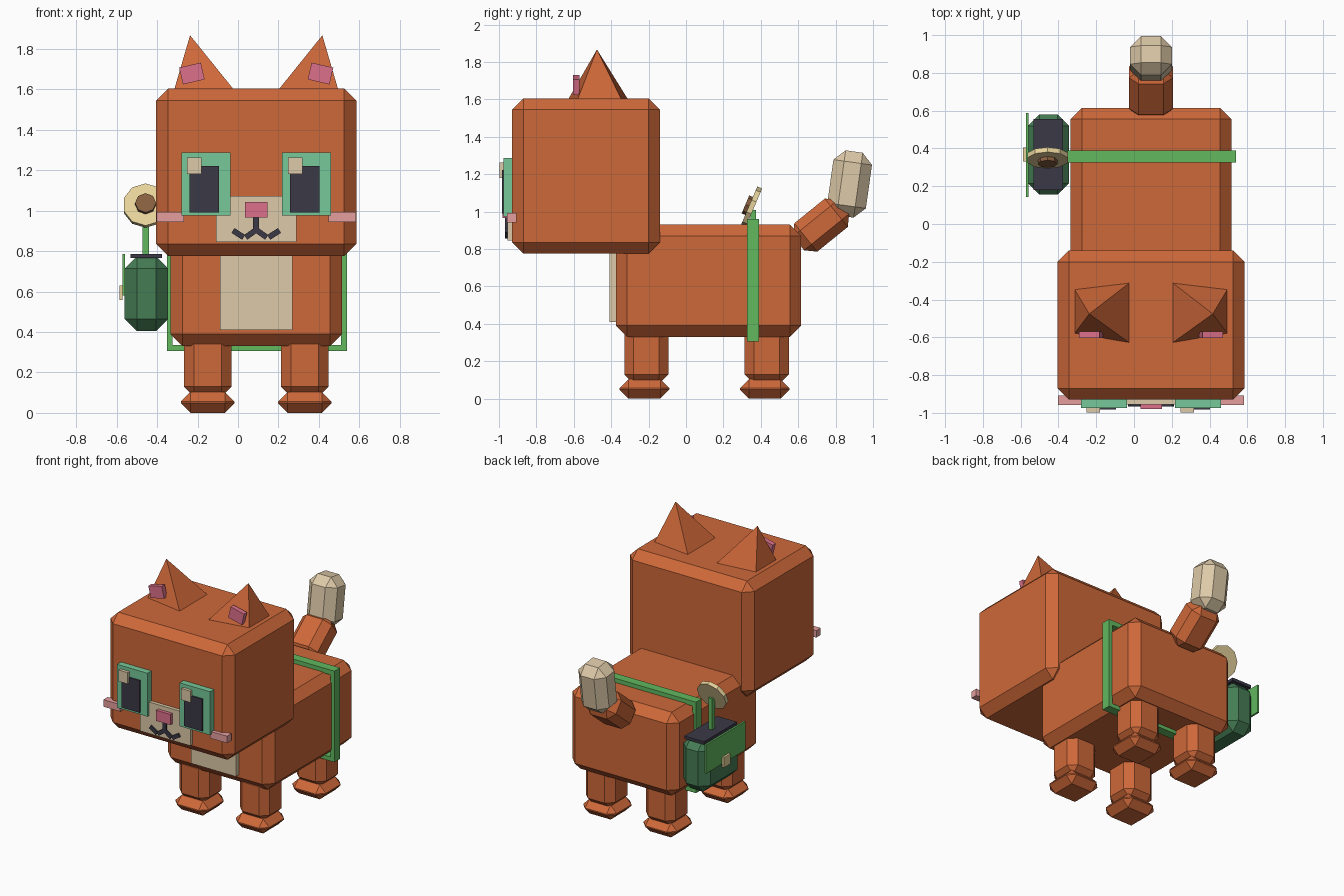
import bpy, bmesh, math
from mathutils import Vector, Matrix

if "Cube" in bpy.data.objects:
    bpy.data.objects.remove(bpy.data.objects["Cube"])

CX = 0.09  # symmetry plane of the cat


def lin(c):
    c /= 255
    return c / 12.92 if c <= 0.04045 else ((c + 0.055) / 1.055) ** 2.4


def material(name, r, g, b):
    m = bpy.data.materials.new(name)
    m.diffuse_color = (lin(r), lin(g), lin(b), 1)
    m.use_nodes = True
    m.node_tree.nodes["Principled BSDF"].inputs["Base Color"].default_value = m.diffuse_color
    return m


ORANGE = material("orange fur", 206, 104, 57)
CREAM = material("cream fur", 222, 202, 168)
MINT = material("mint eye", 118, 200, 152)
GREEN = material("strap green", 98, 184, 95)
FOREST = material("bag green", 69, 124, 84)
DARK = material("dark", 58, 56, 70)
PINK = material("pink", 220, 112, 138)
BLUSH = material("blush", 230, 158, 158)
YELLOW = material("pale yellow", 235, 214, 158)
BROWN = material("brown", 134, 94, 63)


def finish(name, bm, mat, loc=(0, 0, 0), rot=(0, 0, 0)):
    bmesh.ops.recalc_face_normals(bm, faces=bm.faces)
    me = bpy.data.meshes.new(name)
    bm.to_mesh(me)
    bm.free()
    me.materials.append(mat)
    ob = bpy.data.objects.new(name, me)
    ob.location = loc
    ob.rotation_euler = [math.radians(a) for a in rot]
    bpy.context.collection.objects.link(ob)
    return ob


def block(name, loc, size, mat, bevel=0, rot=(0, 0, 0)):
    """Box by centre and size, with an optional flat chamfer."""
    bm = bmesh.new()
    bmesh.ops.create_cube(bm, size=1)
    bmesh.ops.scale(bm, vec=size, verts=bm.verts)
    if bevel:
        bmesh.ops.bevel(bm, geom=bm.edges[:], offset=bevel, segments=1,
                        affect='EDGES', profile=0.5)
    return finish(name, bm, mat, loc, rot)


def span(name, x, y, z, mat, bevel=0):
    """Box by its ranges on each axis."""
    r = (x, y, z)
    return block(name, [(a + b) / 2 for a, b in r], [b - a for a, b in r], mat, bevel)


def disc(name, loc, radius, depth, sides, mat, rot):
    bm = bmesh.new()
    bmesh.ops.create_cone(bm, cap_ends=True, segments=sides, radius1=radius,
                          radius2=radius, depth=depth)
    return finish(name, bm, mat, loc, rot)


# Body, head, chest patch
span("body", (-0.335, 0.515), (-0.375, 0.615), (0.33, 0.93), ORANGE, 0.06)
span("head", (-0.405, 0.585), (-0.93, -0.14), (0.775, 1.605), ORANGE, 0.06)
span("chest_patch", (-0.088, 0.27), (-0.41, -0.36), (0.41, 0.80), CREAM)

# Legs and feet
for side, x in (("left", -0.15), ("right", 0.33)):
    for end, y in (("front", -0.212), ("back", 0.432)):
        block(f"{end}_{side}_leg", (x, y, 0.235), (0.236, 0.236, 0.31), ORANGE, 0.05)
        block(f"{end}_{side}_foot", (x, y - 0.01, 0.052), (0.265, 0.265, 0.104), ORANGE, 0.048)

# Tail
block("tail_base", (CX, 0.722, 0.928), (0.232, 0.195, 0.31), ORANGE, 0.05, (-51, 0, 0))
block("tail_tip", (CX, 0.875, 1.148), (0.222, 0.208, 0.35), CREAM, 0.058, (-8, 0, 0))

# Ears, inner ears and cheeks, mirrored about the cat's centre
for side, s in (("left", -1), ("right", 1)):
    bm = bmesh.new()
    base = [bm.verts.new((CX + s * dx, y, 1.6)) for dx, y in
            ((0.405, -0.345), (0.112, -0.31), (0.112, -0.63), (0.405, -0.58))]
    tip = bm.verts.new((CX + s * 0.327, -0.476, 1.867))
    bm.faces.new(base)
    for i in range(4):
        bm.faces.new((base[i], base[(i + 1) % 4], tip))
    finish(f"{side}_ear", bm, ORANGE)
    block(f"{side}_inner_ear", (CX + s * 0.318, -0.587, 1.678), (0.11, 0.034, 0.085),
          PINK, 0, (0, s * 13, 0))
    block(f"{side}_cheek", (CX + s * 0.425, -0.932, 0.968), (0.135, 0.05, 0.05), BLUSH)

# Eyes: frame, pupil and highlight
for side, x in (("left", -0.28), ("right", 0.218)):
    span(f"{side}_eye", (x, x + 0.242), (-0.975, -0.92), (0.975, 1.287), MINT)
    span(f"{side}_pupil", (x + 0.04, x + 0.185), (-0.983, -0.96), (0.99, 1.222), DARK)
    span(f"{side}_eye_highlight", (x + 0.028, x + 0.1), (-0.997, -0.965), (1.18, 1.262), CREAM)

# Muzzle, nose and mouth
span("muzzle", (-0.11, 0.29), (-0.955, -0.92), (0.845, 1.072), CREAM)
span("nose", (0.034, 0.147), (-0.98, -0.93), (0.966, 1.042), PINK)
span("mouth_line", (0.075, 0.105), (-0.967, -0.945), (0.89, 0.97), DARK)
for s in (-1, 1):
    for n, (x0, z0, x1, z1) in enumerate(((0.0, 0.905, 0.052, 0.868),
                                          (0.062, 0.868, 0.115, 0.902))):
        ang = math.degrees(math.atan2(z1 - z0, x1 - x0))
        block(f"mouth_curve_{'left' if s < 0 else 'right'}_{n}",
              (CX + s * (x0 + x1) / 2, -0.956, (z0 + z1) / 2),
              (math.hypot(x1 - x0, z1 - z0), 0.022, 0.028), DARK, 0, (0, -s * ang, 0))

# Strap around the body
SY = (0.325, 0.39)
span("strap_top", (-0.35, 0.54), SY, (0.925, 0.96), GREEN)
span("strap_bottom", (-0.35, 0.53), SY, (0.305, 0.335), GREEN)
span("strap_right", (0.51, 0.54), SY, (0.305, 0.96), GREEN)
span("strap_left", (-0.352, -0.325), SY, (0.305, 0.96), GREEN)

# Bag with lid, flap and clasp
span("bag", (-0.56, -0.345), (0.155, 0.58), (0.405, 0.775), FOREST, 0.06)
span("bag_opening", (-0.532, -0.375), (0.18, 0.555), (0.765, 0.786), DARK)
span("bag_flap", (-0.572, -0.558), (0.143, 0.588), (0.58, 0.786), GREEN)
span("bag_clasp", (-0.587, -0.57), (0.33, 0.405), (0.557, 0.63), YELLOW)

# Flower standing in the bag, face tilted upward
span("flower_stem", (-0.471, -0.441), (0.345, 0.375), (0.77, 1.01), GREEN)
tilt = (90 - 23, 0, 0)
centre = Vector((-0.457, 0.35, 1.025))
facing = Matrix.Rotation(math.radians(tilt[0]), 3, 'X') @ Vector((0, 0, 1))
disc("flower_petals", centre, 0.113, 0.028, 10, YELLOW, tilt)
disc("flower_centre", centre + facing * 0.02, 0.052, 0.03, 8, BROWN, tilt)
